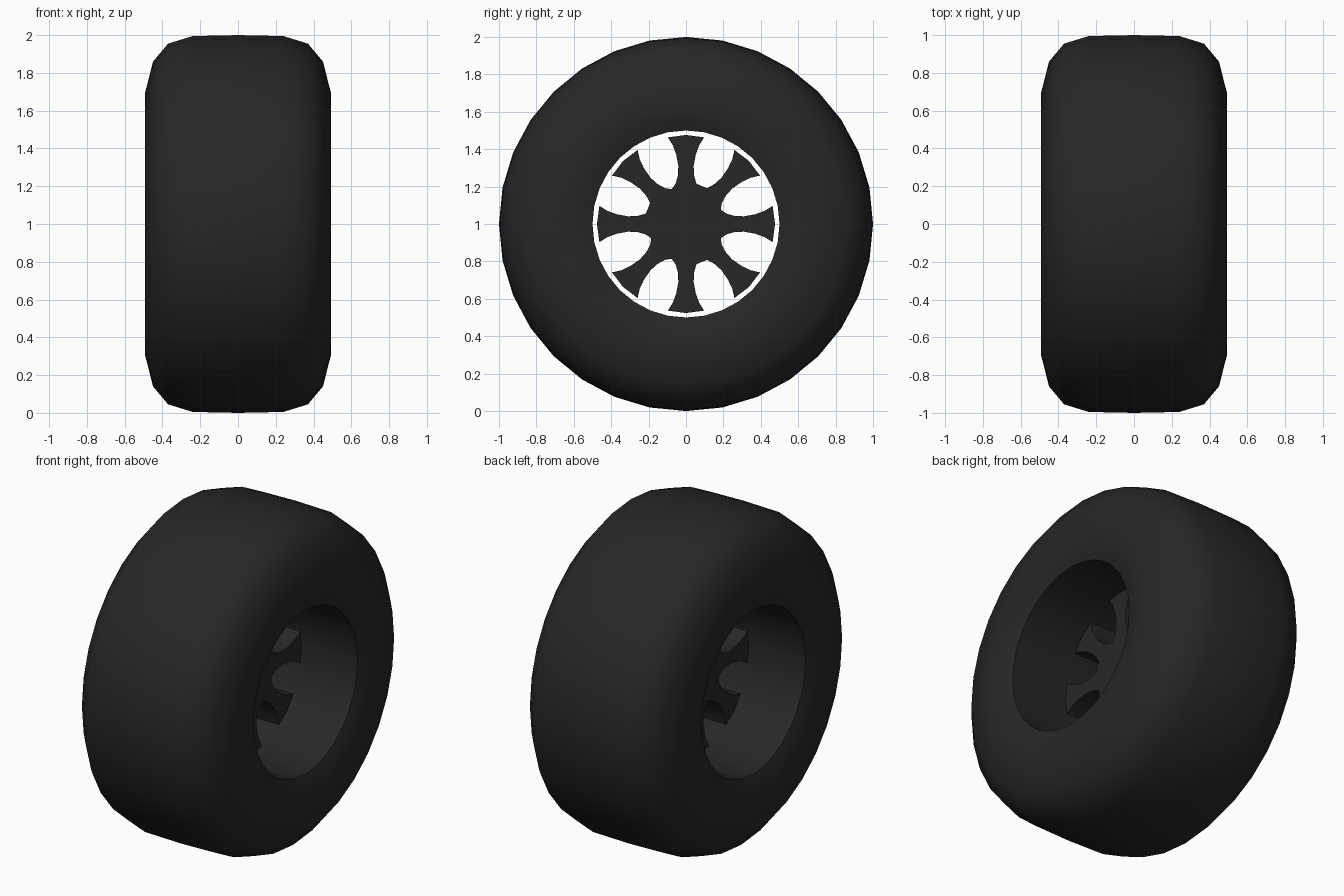
import bpy, bmesh, math

if "Cube" in bpy.data.objects:
    bpy.data.objects.remove(bpy.data.objects["Cube"])

black = bpy.data.materials.new("black rubber")
black.diffuse_color = (0.02, 0.02, 0.02, 1)
black.use_nodes = True
black.node_tree.nodes["Principled BSDF"].inputs["Base Color"].default_value = black.diffuse_color


def finish(name, bm, angle):
    bmesh.ops.recalc_face_normals(bm, faces=bm.faces)
    mesh = bpy.data.meshes.new(name)
    bm.to_mesh(mesh)
    bm.free()
    obj = bpy.data.objects.new(name, mesh)
    obj.location.z = 1
    bpy.context.collection.objects.link(obj)
    mesh.materials.append(black)
    bpy.ops.object.select_all(action='DESELECT')
    obj.select_set(True)
    bpy.context.view_layer.objects.active = obj
    bpy.ops.object.shade_smooth_by_angle(angle=math.radians(angle))
    return obj


# Tyre: mirrored cross-section (x, radius) swept around the x axis
half = [(0.455, 0.5), (0.485, 0.58), (0.493, 0.69), (0.45, 0.86),
        (0.37, 0.955), (0.24, 0.995)]
profile = half + [(0, 1.0)] + [(-x, r) for x, r in reversed(half)]
SEG = 32
bm = bmesh.new()
rings = []
for i in range(SEG):
    a = 2 * math.pi * i / SEG
    rings.append([bm.verts.new((x, r * math.sin(a), r * math.cos(a)))
                  for x, r in profile])
n = len(profile)
for i in range(SEG):
    p, q = rings[i], rings[(i + 1) % SEG]
    for j in range(n):
        k = (j + 1) % n
        bm.faces.new((p[j], p[k], q[k], q[j]))
finish("tyre", bm, 50)

# Spoked wheel: one waisted spoke edge, mirrored and repeated eight times
edge = [(0.078, 0.184), (0.056, 0.215), (0.043, 0.26), (0.041, 0.31),
        (0.052, 0.37), (0.07, 0.42), (0.097, 0.463)]
spoke = [(-w, r) for w, r in edge] + [(0, 0.476)] + list(reversed(edge))
bm = bmesh.new()
outline = []
for i in range(8):
    a = math.pi / 4 * i
    for w, r in spoke:
        outline.append(bm.verts.new((-0.09, w * math.cos(a) + r * math.sin(a),
                                     r * math.cos(a) - w * math.sin(a))))
face = bm.faces.new(outline)
result = bmesh.ops.extrude_face_region(bm, geom=[face], use_keep_orig=True)
moved = [g for g in result["geom"] if isinstance(g, bmesh.types.BMVert)]
bmesh.ops.translate(bm, verts=moved, vec=(0.185, 0, 0))
bmesh.ops.triangulate(bm, faces=[f for f in bm.faces if len(f.verts) > 4])
finish("spoked_wheel", bm, 35)
